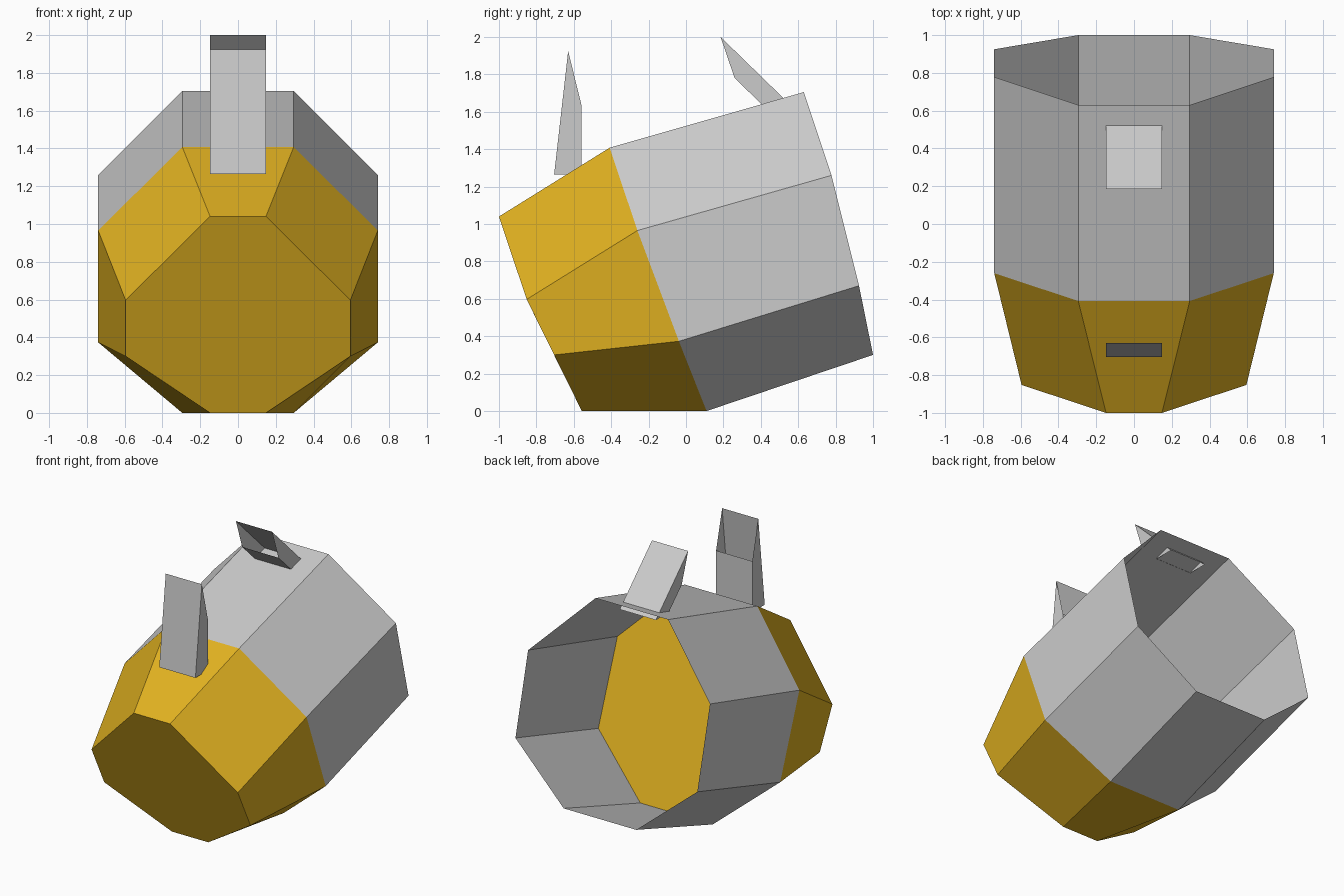
import bpy, bmesh

if "Cube" in bpy.data.objects:
    bpy.data.objects.remove(bpy.data.objects["Cube"])

gold = bpy.data.materials.new("gold")
gold.diffuse_color = (0.75, 0.44, 0.015, 1)
gold.use_nodes = True
gold.node_tree.nodes["Principled BSDF"].inputs["Base Color"].default_value = gold.diffuse_color


def finish(name, bm, mat=None):
    bmesh.ops.recalc_face_normals(bm, faces=bm.faces)
    me = bpy.data.meshes.new(name)
    bm.to_mesh(me)
    bm.free()
    ob = bpy.data.objects.new(name, me)
    bpy.context.collection.objects.link(ob)
    if mat:
        me.materials.append(mat)
    return ob


def ring(bm, half):
    """Octagonal ring from its +x half, listed top to bottom."""
    pts = half + [(-x, y, z) for x, y, z in reversed(half)]
    return [bm.verts.new(p) for p in pts]


def bridge(bm, a, b):
    n = len(a)
    for i in range(n):
        j = (i + 1) % n
        bm.faces.new((a[i], a[j], b[j], b[i]))


front = [(0.148, -1.0, 1.04), (0.595, -0.852, 0.597), (0.595, -0.705, 0.30), (0.148, -0.557, 0)]
seam = [(0.295, -0.408, 1.408), (0.74, -0.26, 0.965), (0.74, -0.038, 0.373), (0.295, 0.11, 0)]
back = [(0.295, 0.63, 1.705), (0.74, 0.778, 1.26), (0.74, 0.925, 0.67), (0.295, 1.0, 0.30)]

# Tapered gold nose, closed at both ends
bm = bmesh.new()
a, b = ring(bm, front), ring(bm, seam)
bridge(bm, a, b)
bm.faces.new(a)
bm.faces.new(b)
finish("gold_nose", bm, gold)

# Grey tube, open at the back
bm = bmesh.new()
bridge(bm, ring(bm, seam), ring(bm, back))
finish("grey_tube", bm)


# Fins: outer plate, short inner plate and two sides; open at top slope and base
def fin(name, profile, w=0.147):
    bm = bmesh.new()
    l = [bm.verts.new((-w, y, z)) for y, z in profile]
    r = [bm.verts.new((w, y, z)) for y, z in profile]
    bm.faces.new(l)
    bm.faces.new(r)
    for i in (0, 2):
        bm.faces.new((l[i], l[i + 1], r[i + 1], r[i]))
    finish(name, bm)


fin("front_fin", [(-0.705, 1.265), (-0.63, 1.925), (-0.56, 1.64), (-0.56, 1.265)])
fin("rear_fin", [(0.56, 1.635), (0.185, 2.0), (0.26, 1.78), (0.41, 1.635)])
